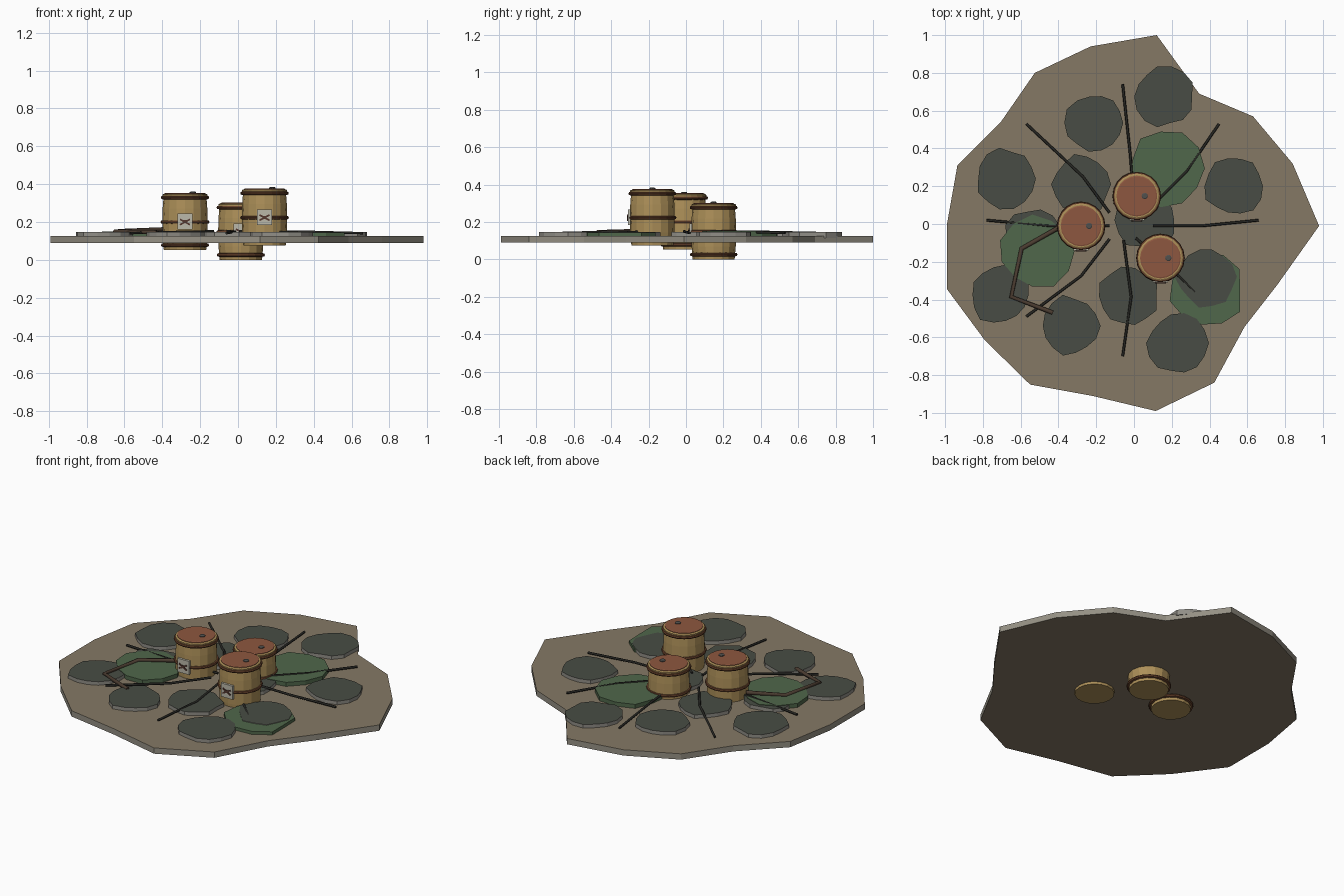
import bpy, bmesh, math, random
from mathutils import Vector

if "Cube" in bpy.data.objects:
    bpy.data.objects.remove(bpy.data.objects["Cube"])

random.seed(4)


def mat(name, r, g, b):
    m = bpy.data.materials.new(name)
    m.diffuse_color = (r, g, b, 1)
    m.use_nodes = True
    m.node_tree.nodes["Principled BSDF"].inputs["Base Color"].default_value = m.diffuse_color
    return m


EARTH = mat("earth", .235, .19, .13)
EARTH_SIDE = mat("earth_side", .30, .28, .23)
STONE = mat("stone_top", .065, .073, .058)
STONE_SIDE = mat("stone_side", .28, .27, .24)
MOSS = mat("moss", .08, .135, .07)
CRACK = mat("crack", .02, .02, .017)
ROOT = mat("root", .07, .045, .03)
WOOD = mat("wood", .42, .28, .10)
BAND = mat("band", .14, .055, .025)
LID = mat("lid", .27, .095, .05)
BUNG = mat("bung", .08, .08, .075)
PLATE = mat("plaque", .5, .48, .4)
MARK = mat("mark", .09, .04, .03)


def finish(bm, name, mats, loc=(0, 0, 0)):
    bmesh.ops.recalc_face_normals(bm, faces=bm.faces)
    me = bpy.data.meshes.new(name)
    bm.to_mesh(me)
    bm.free()
    for m in mats:
        me.materials.append(m)
    ob = bpy.data.objects.new(name, me)
    ob.location = loc
    bpy.context.collection.objects.link(ob)
    return ob


def slab(name, pts, z0, z1, top, side):
    """Extruded flat outline with separate side colour."""
    bm = bmesh.new()
    lo = [bm.verts.new((x, y, z0)) for x, y in pts]
    hi = [bm.verts.new((x, y, z1)) for x, y in pts]
    bm.faces.new(lo)
    bm.faces.new(hi)
    for i in range(len(pts)):
        j = (i + 1) % len(pts)
        bm.faces.new((lo[i], lo[j], hi[j], hi[i])).material_index = 1
    return finish(bm, name, [top, side])


def lathe(name, profile, sides, m, loc):
    """Revolved profile; closed by end caps."""
    bm = bmesh.new()
    rings = [[bm.verts.new((r * math.cos(2 * math.pi * i / sides),
                            r * math.sin(2 * math.pi * i / sides), z))
              for i in range(sides)] for r, z in profile]
    for a, b in zip(rings, rings[1:]):
        for i in range(sides):
            j = (i + 1) % sides
            bm.faces.new((a[i], a[j], b[j], b[i]))
    bm.faces.new(rings[0])
    bm.faces.new(rings[-1])
    return finish(bm, name, [m], loc)


def rod(name, pts, radius, m):
    """Thin bent rod along a path."""
    cu = bpy.data.curves.new(name, 'CURVE')
    cu.dimensions = '3D'
    cu.bevel_depth = radius
    cu.bevel_resolution = 1
    cu.use_fill_caps = True
    sp = cu.splines.new('POLY')
    sp.points.add(len(pts) - 1)
    for p, co in zip(sp.points, pts):
        p.co = (*co, 1)
    cu.materials.append(m)
    ob = bpy.data.objects.new(name, cu)
    bpy.context.collection.objects.link(ob)


def box(name, size, loc, m):
    bm = bmesh.new()
    bmesh.ops.create_cube(bm, size=1)
    for v in bm.verts:
        v.co = v.co * Vector(size)
    return finish(bm, name, [m], loc)


def blob(cx, cy, r, n):
    """Irregular rounded outline."""
    pts = []
    for i in range(n):
        a, k = 2 * math.pi * i / n, r * random.uniform(.88, 1.06)
        pts.append((cx + k * math.cos(a), cy + k * math.sin(a)))
    return pts


# ground slab
slab("ground", [(.98, -.01), (.84, .32), (.63, .57), (.345, .69), (.12, 1.0), (-.23, .94),
                (-.525, .80), (-.705, .54), (-.935, .31), (-.99, 0), (-.99, -.345),
                (-.79, -.615), (-.55, -.85), (-.22, -.91), (.115, -.99), (.425, -.84),
                (.585, -.545), (.76, -.32)], .09, .126, EARTH, EARTH_SIDE)

# paving stones
for i, (x, y) in enumerate([(-.205, .535), (.16, .675), (-.675, .24), (-.28, .21), (.53, .20),
                            (.065, .02), (-.71, -.375), (-.34, -.54), (-.03, -.385),
                            (.38, -.28), (.23, -.63), (-.53, -.08), (.2, .29)]):
    slab(f"paving_stone_{i}", blob(x, y, .16, 14), .115, .148, STONE, STONE_SIDE)

# moss patches
for i, (x, y, z) in enumerate([(.17, .295, .151), (-.51, -.145, .151), (.385, -.35, .145)]):
    slab(f"moss_patch_{i}", blob(x, y, .2, 11), .122, z, MOSS, MOSS)

# radial cracks
for i, (a, b, c) in enumerate([
        ((-.06, .74), (-.02, .37), (.0, .12)), ((.45, .53), (.28, .28), (.1, .1)),
        ((.66, .02), (.36, -.01), (.1, -.01)), ((.34, -.375), (.2, -.24), (.01, -.075)),
        ((-.06, -.70), (-.015, -.385), (-.055, -.085)),
        ((-.57, -.49), (-.28, -.275), (-.13, -.08)),
        ((-.78, .02), (-.45, -.01), (-.13, -.01)), ((-.57, .53), (-.27, .25), (-.13, .06))]):
    rod(f"crack_{i}", [(*a, .141), (*b, .149), (*c, .151)], .007, CRACK)

# bent root
rod("root", [(-.40, -.02, .162), (-.595, -.13, .154), (-.65, -.385, .15), (-.43, -.47, .146)],
    .012, ROOT)

# barrels
for i, (x, y, z) in enumerate([(-.28, -.01, .052), (.14, -.18, .075), (.015, .148, 0)]):
    o = (x, y, z)
    lathe(f"barrel_body_{i}", [(.112, 0), (.118, .07), (.12, .148), (.118, .22), (.113, .283)],
          16, WOOD, o)
    for j, (h, r) in enumerate([(.026, .119), (.148, .121), (.277, .12)]):
        lathe(f"barrel_band_{i}_{j}", [(r - .006, h - .010), (r + .005, h - .007), (r + .008, h),
                                       (r + .005, h + .007), (r - .006, h + .010)], 20, BAND, o)
    lathe(f"barrel_rim_{i}", [(.11, .28), (.119, .283), (.119, .293), (.113, .297)], 20, WOOD, o)
    lathe(f"barrel_lid_{i}", [(.108, .285), (.108, .300), (.102, .302)], 20, LID, o)
    lathe(f"barrel_bung_{i}", [(.017, .295), (.017, .306), (.012, .309)], 10, BUNG,
          (x + .042, y, z))
    # front plaque with crossed bars
    box(f"plaque_{i}", (.08, .014, .084), (x, y - .123, z + .15), PLATE)
    for s in (-1, 1):
        b = box(f"plaque_bar_{i}_{s}", (.06, .008, .009), (x, y - .131, z + .148), MARK)
        b.rotation_euler.y = s * .5
    box(f"plaque_knot_{i}", (.022, .01, .016), (x, y - .131, z + .15), MARK)
